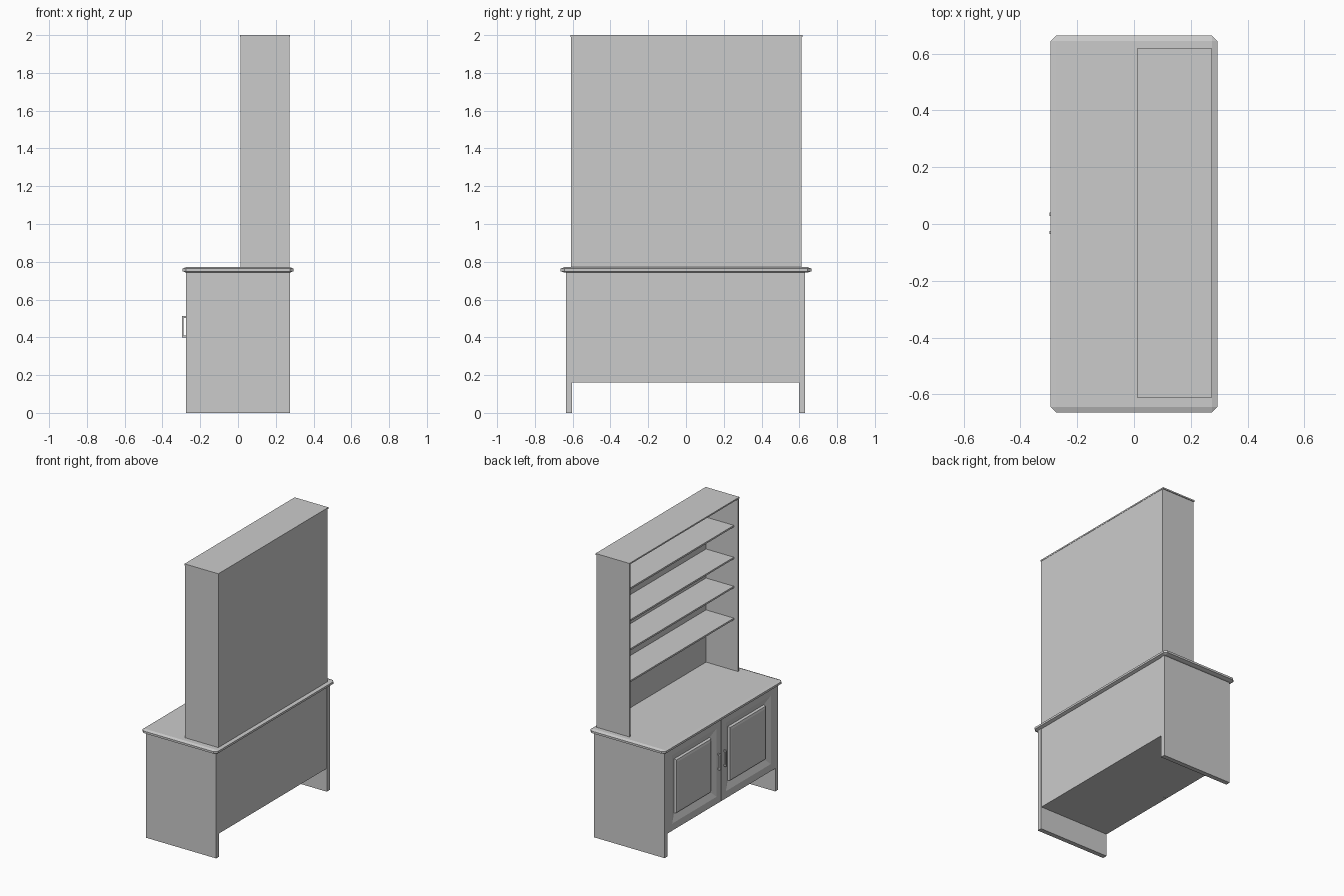
import bpy
import bmesh
from mathutils import Vector

cube = bpy.data.objects.get("Cube")
if cube:
    bpy.data.objects.remove(cube, do_unlink=True)

grey = bpy.data.materials.new("plain_grey")
grey.use_nodes = True
grey.diffuse_color = (0.6, 0.6, 0.6, 1)
grey.node_tree.nodes["Principled BSDF"].inputs["Base Color"].default_value = (0.6, 0.6, 0.6, 1)


def finish(name, bm):
    bmesh.ops.recalc_face_normals(bm, faces=bm.faces)
    mesh = bpy.data.meshes.new(name)
    bm.to_mesh(mesh)
    bm.free()
    mesh.materials.append(grey)
    obj = bpy.data.objects.new(name, mesh)
    bpy.context.collection.objects.link(obj)
    return obj


def add_box(bm, x, y, z):
    verts = bmesh.ops.create_cube(bm, size=1)["verts"]
    for v in verts:
        v.co = Vector([a + (c + 0.5) * (b - a) for c, (a, b) in zip(v.co, (x, y, z))])


def box(name, x, y, z):
    bm = bmesh.new()
    add_box(bm, x, y, z)
    return finish(name, bm)


# Base cabinet: two side boards reaching the floor, with back and floor between
base_x = (-0.275, 0.275)
y_in = (-0.603, 0.598)
base_bottom, base_top = 0.162, 0.745
box("cabinet_right_side", base_x, (-0.636, y_in[0]), (0, base_top))
box("cabinet_left_side", base_x, (y_in[1], 0.631), (0, base_top))
box("cabinet_back", (0.25, 0.272), y_in, (base_bottom, base_top))
box("cabinet_floor", (-0.25, 0.25), y_in, (base_bottom, base_bottom + 0.02))


# Doors: flat frame, sloping recess and raised centre panel
def door(name, y0, y1):
    bm = bmesh.new()
    front = base_x[0]
    profile = [(0, 0.025), (0, 0), (0.05, 0), (0.1, 0.02), (0.105, 0.004), (0.12, 0)]
    loops = []
    for m, depth in profile:
        a, b, low, high = y0 + m, y1 - m, base_bottom + m, base_top - m
        corners = [(a, low), (b, low), (b, high), (a, high)]
        loops.append([bm.verts.new((front + depth, y, z)) for y, z in corners])
    for p, q in zip(loops, loops[1:]):
        for i in range(4):
            j = (i + 1) % 4
            bm.faces.new((p[i], p[j], q[j], q[i]))
    bm.faces.new(loops[0])
    bm.faces.new(loops[-1])
    return finish(name, bm)


door("right_door", y_in[0], -0.001)
door("left_door", 0.001, y_in[1])


# Bar handles, one on each side of the door gap
def handle(name, y):
    bm = bmesh.new()
    wide = (y - 0.006, y + 0.006)
    add_box(bm, (-0.297, -0.288), wide, (0.4, 0.512))
    for z in (0.4, 0.503):
        add_box(bm, (-0.288, -0.274), wide, (z, z + 0.009))
    return finish(name, bm)


handle("right_handle", -0.03)
handle("left_handle", 0.035)

# Worktop: bevelled slab, flattened after bevelling
bm = bmesh.new()
add_box(bm, (-0.294, 0.294), (-0.664, 0.664), (-0.04, 0.04))
bmesh.ops.bevel(bm, geom=bm.edges[:], offset=0.02, segments=1, affect="EDGES")
for v in bm.verts:
    v.co.z = 0.757 + v.co.z * 0.36
finish("worktop", bm)

# Upper shelf unit
rack_x = (0.012, 0.272)
rack_y = (-0.608, 0.612)
board = 0.01
rack_z = (0.77, 1.99)
box("rack_right_side", rack_x, (rack_y[0], rack_y[0] + board), rack_z)
box("rack_left_side", rack_x, (rack_y[1] - board, rack_y[1]), rack_z)
box("rack_back", (0.262, 0.272), (rack_y[0] + board, rack_y[1] - board), rack_z)
box("rack_top", (0.01, 0.274), (-0.611, 0.618), (1.99, 2.0))
for i, z in enumerate((1.14, 1.365, 1.57, 1.795)):
    box(f"shelf_{i + 1}", (0.045, 0.262), (rack_y[0] + board, rack_y[1] - board), (z - 0.012, z))
